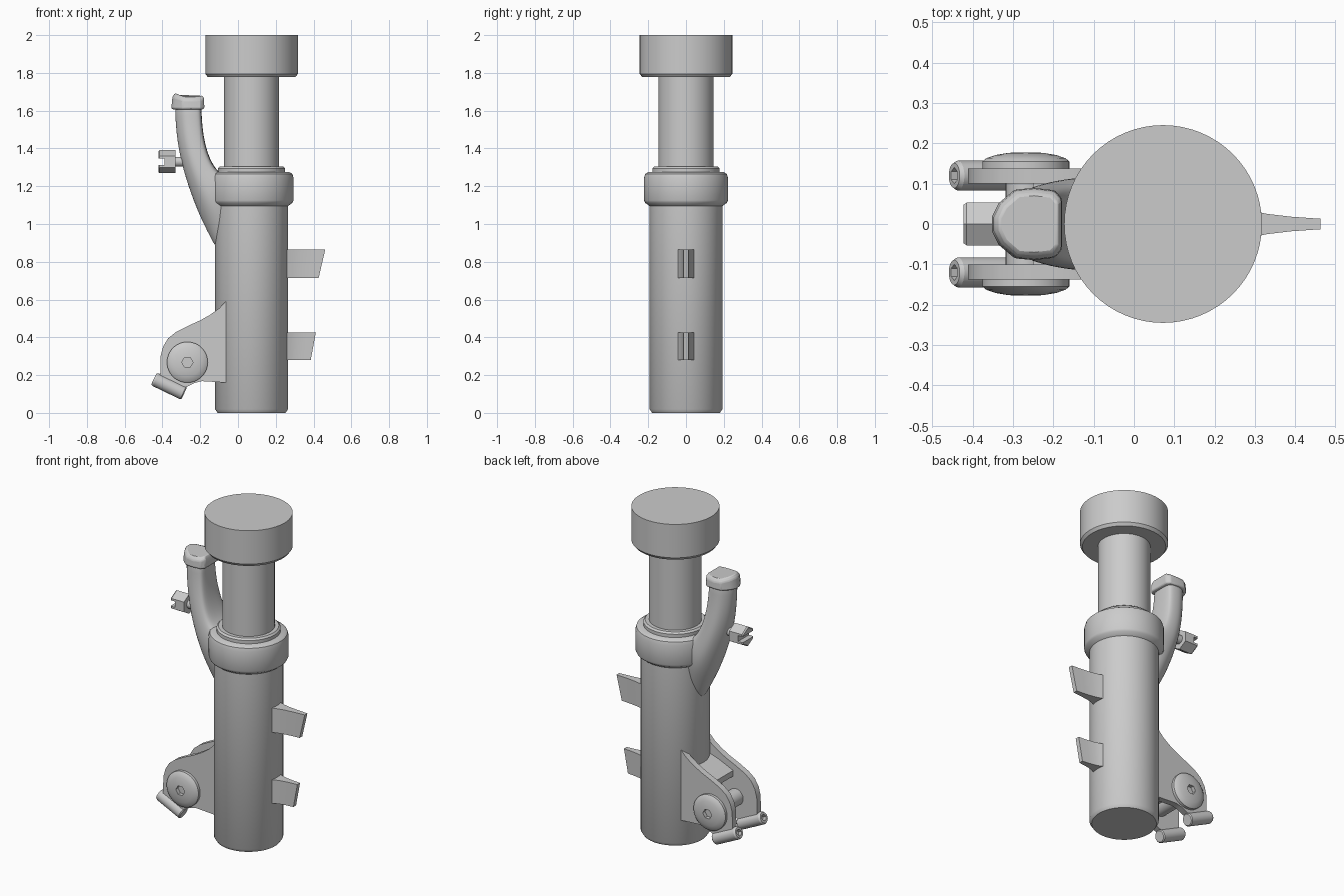
import bpy, bmesh
from math import sin, cos, pi, radians
from mathutils import Vector

if "Cube" in bpy.data.objects:
    bpy.data.objects.remove(bpy.data.objects["Cube"])

AX = 0.072  # x of the main tube axis


def loft(name, rings, angle=35):
    """Skin a list of equally sized point rings and close both ends."""
    bm = bmesh.new()
    rows = [[bm.verts.new(p) for p in r] for r in rings]
    n = len(rows[0])
    for a, b in zip(rows, rows[1:]):
        for i in range(n):
            j = (i + 1) % n
            bm.faces.new((a[i], a[j], b[j], b[i]))
    bm.faces.new(rows[0][::-1])
    bm.faces.new(rows[-1])
    bmesh.ops.recalc_face_normals(bm, faces=bm.faces)
    me = bpy.data.meshes.new(name)
    bm.to_mesh(me)
    bm.free()
    ob = bpy.data.objects.new(name, me)
    bpy.context.collection.objects.link(ob)
    smooth(ob, angle)
    return ob


def smooth(ob, angle=35):
    bpy.ops.object.select_all(action='DESELECT')
    ob.select_set(True)
    bpy.context.view_layer.objects.active = ob
    bpy.ops.object.shade_smooth_by_angle(angle=radians(angle))


def lathe(name, profile, loc, axis=(0, 0, 1), n=48, turn=0.0):
    """Revolve (radius, height) pairs about an axis through loc."""
    q = Vector(axis).to_track_quat('Z', 'Y')
    rings = [[Vector(loc) + q @ Vector((r * cos(turn + 2 * pi * i / n),
                                        r * sin(turn + 2 * pi * i / n), h))
              for i in range(n)] for r, h in profile]
    return loft(name, rings)


def cut(ob, cutter):
    m = ob.modifiers.new("cut", 'BOOLEAN')
    m.object, m.operation, m.solver = cutter, 'DIFFERENCE', 'EXACT'
    bpy.context.view_layer.objects.active = ob
    bpy.ops.object.modifier_apply(modifier=m.name)
    bpy.data.objects.remove(cutter)
    smooth(ob, 30)


# Main tube, collar, seal ring, inner tube and top cap
base = (AX, 0, 0)
lathe("outer_tube", [(.18, 0), (.193, .02), (.193, 1.2)], base, n=64)
lathe("collar", [(.193, 1.095), (.216, 1.112), (.222, 1.125), (.222, 1.245),
                 (.216, 1.265), (.2, 1.275)], base, n=64)
lathe("seal_ring", [(.178, 1.27), (.178, 1.295), (.168, 1.305)], base, n=64)
lathe("inner_tube", [(.146, 1.25), (.146, 1.85)], base, n=64)
lathe("top_cap", [(.232, 1.778), (.245, 1.795), (.245, 2.0)], base, n=64)

# Rounded-wedge cross-section: u runs outward edge to tube side, v is width
half = [(-1, .2), (-.8, .58), (-.35, .95), (.2, 1), (.8, .93), (1, .7)]
section = half + [(u, -v) for u, v in reversed(half)]


def slab(xl, zl, xr, zr, w, drop=0.0):
    return [((xl + xr) / 2 + u * (xr - xl) / 2, v * w,
             (zl + zr) / 2 + u * (zr - zl) / 2 - drop * v * v) for u, v in section]


# Curved support arm growing out of the tube
arm = loft("support_arm", [slab(*s) for s in [
    (-.08, .80, .03, 1.05, .06), (-.152, .94, 0, 1.2, .105),
    (-.207, 1.05, -.06, 1.245, .12), (-.26, 1.19, -.122, 1.29, .11),
    (-.299, 1.32, -.164, 1.38, .10), (-.324, 1.45, -.185, 1.48, .088),
    (-.333, 1.58, -.193, 1.58, .08), (-.335, 1.66, -.193, 1.66, .08)]], 60)
arm.modifiers.new("smooth", 'SUBSURF').levels = 2
arm.modifiers["smooth"].render_levels = 2

# Peaked cap on the arm
cap = loft("arm_cap", [slab(*s) for s in [
    (-.34, 1.606, -.19, 1.606, .08), (-.353, 1.612, -.178, 1.612, .09),
    (-.347, 1.675, -.18, 1.675, .087, .022),
    (-.333, 1.694, -.19, 1.694, .075, .025)]], 30)
b = cap.modifiers.new("bevel", 'BEVEL')
b.width, b.segments, b.limit_method = .008, 2, 'ANGLE'

# Slotted hex screw in the arm
lathe("screw_shank", [(.026, 0), (.026, .11)], (-.25, 0, 1.33), (-1, 0, 0), 24)
head = lathe("screw_head", [(.061, 0), (.061, .085), (.055, .092)],
             (-.33, 0, 1.33), (-1, 0, 0), 6, pi / 6)
cut(head, loft("slot_cutter", [[(x, y, z) for x, z in
    ((-.5, 1.312), (-.39, 1.312), (-.39, 1.348), (-.5, 1.348))] for y in (-.1, .1)]))

# Side profile of the axle bracket, (x, z)
plate = [(-.06, .595), (-.10, .553), (-.15, .518), (-.20, .490), (-.27, .458),
         (-.33, .427), (-.37, .395), (-.397, .35), (-.41, .30), (-.412, .19),
         (-.31, .13), (-.27, .138), (-.23, .158), (-.19, .168), (-.06, .16)]
web = [(-.06, .50), (-.15, .47), (-.25, .425), (-.25, .39), (-.19, .36),
       (-.16, .30), (-.16, .20), (-.06, .18)]
loft("bracket_web", [[(x, y, z) for x, z in web] for y in (-.11, .11)])
lathe("axle", [(.05, -.13), (.05, .13)], (-.268, 0, .268), (0, 1, 0), 32)

for s, side in ((-1, "front"), (1, "back")):
    # Bracket plate
    loft(side + "_bracket_plate", [[(x, s * y, z) for x, z in plate] for y in (.1, .138)])
    # Domed axle disc with hex socket
    c = (-.268, 0, .268)
    disc = lathe(side + "_axle_disc", [(.108, .13), (.108, .155), (.098, .163),
                 (.075, .171), (.045, .176), (.02, .178)], c, (0, s, 0))
    cut(disc, lathe("cutter", [(.03, .155), (.03, .3)], c, (0, s, 0), 6))
    # Angled pinch bolt with hex socket
    c, d = (-.285, s * .12, .103), (-.16, 0, .077)
    bolt = lathe(side + "_pinch_bolt", [(.032, 0), (.037, .006), (.037, .168),
                 (.031, .178)], c, d, 32)
    cut(bolt, lathe("cutter", [(.02, .155), (.02, .3)], c, d, 6))


def fin_ring(tip, z):
    side = [(.25, .046), (.29, .034), (.33, .025), (.39, .018), (.462, .013)]
    pts = [(.25 + (x - .25) * (tip - .25) / .212, y, z) for x, y in side]
    return pts + [(x, -y, z) for x, y, z in reversed(pts)]


# Flared fins opposite the arm
for name, z0, z1, t0, t1 in (("upper_fin", .715, .865, .427, .462),
                             ("lower_fin", .28, .425, .385, .412)):
    loft(name, [fin_ring(t0, z0), fin_ring(t1, z1)])
